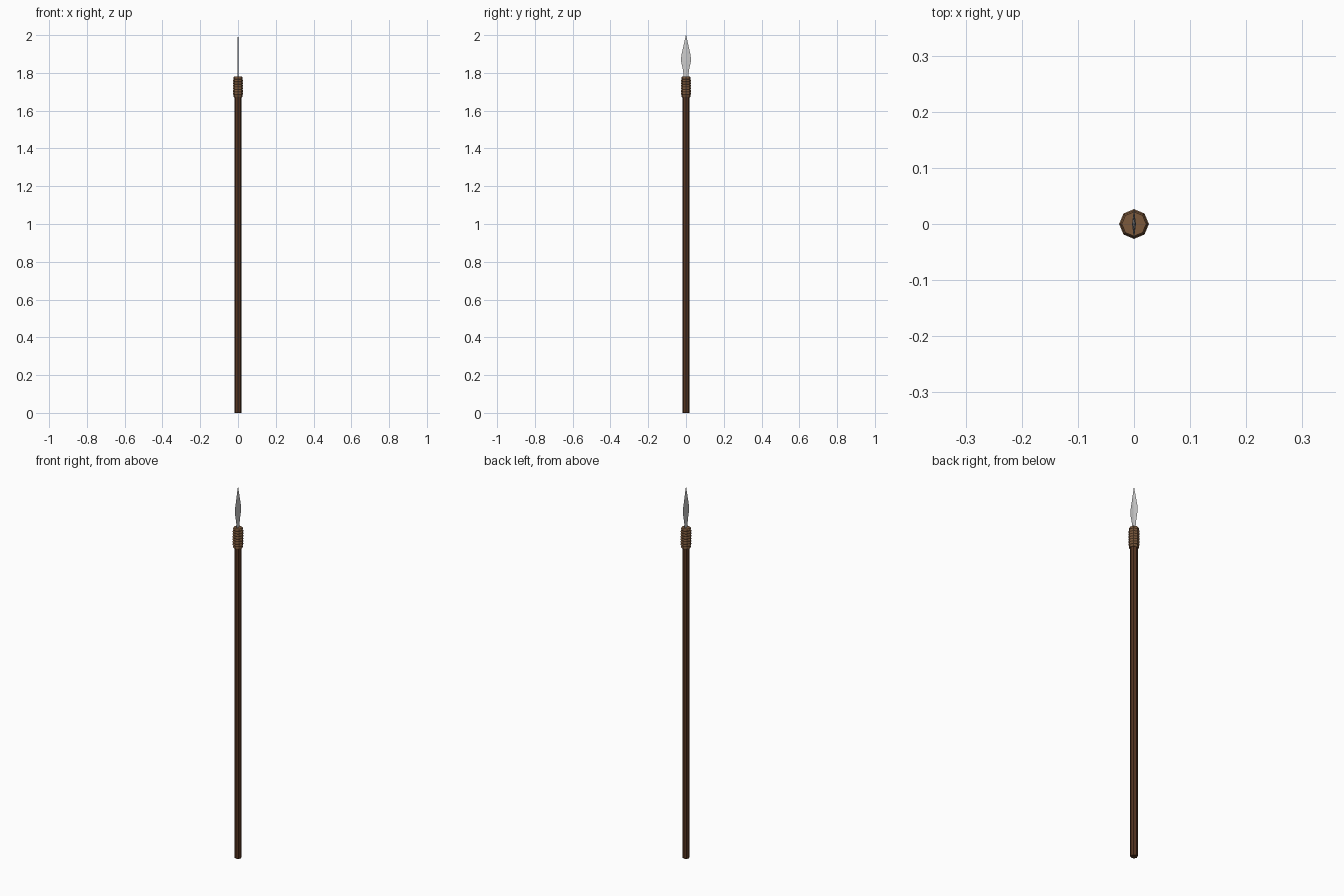
import bpy, bmesh, math

if "Cube" in bpy.data.objects:
    bpy.data.objects.remove(bpy.data.objects["Cube"])


def material(name, rgb):
    m = bpy.data.materials.new(name)
    m.diffuse_color = (*rgb, 1)
    m.use_nodes = True
    m.node_tree.nodes["Principled BSDF"].inputs["Base Color"].default_value = m.diffuse_color
    return m


def loft(name, sections, mat=None):
    """Skin a stack of closed point rings and cap both ends."""
    bm = bmesh.new()
    rings = [[bm.verts.new(p) for p in s] for s in sections]
    n = len(rings[0])
    for a, b in zip(rings, rings[1:]):
        for i in range(n):
            j = (i + 1) % n
            bm.faces.new((a[i], a[j], b[j], b[i]))
    bm.faces.new(rings[0][::-1])
    bm.faces.new(rings[-1])
    bmesh.ops.remove_doubles(bm, verts=bm.verts, dist=1e-5)
    bmesh.ops.recalc_face_normals(bm, faces=bm.faces)
    me = bpy.data.meshes.new(name)
    bm.to_mesh(me)
    bm.free()
    ob = bpy.data.objects.new(name, me)
    bpy.context.collection.objects.link(ob)
    if mat:
        me.materials.append(mat)
    return ob


def ring(r, z, n=8):
    return [(r * math.cos(math.tau * i / n), r * math.sin(math.tau * i / n), z)
            for i in range(n)]


wood = material("dark_wood", (0.09, 0.035, 0.015))
cord = material("cord", (0.20, 0.10, 0.045))

# Shaft, with slightly bevelled ends
loft("shaft", [ring(0.017, 0), ring(0.0185, 0.004), ring(0.0185, 1.771),
               ring(0.017, 1.775)], wood)

# Cord binding: stacked coils around the top of the shaft
coils, z0, z1 = 8, 1.67, 1.78
pitch = (z1 - z0) / coils
for k in range(coils):
    z = z0 + k * pitch
    r = 0.0265 if 0 < k < coils - 1 else 0.0245
    loft(f"binding_coil_{k + 1}", [ring(r - 0.003, z), ring(r, z + 0.3 * pitch),
                                   ring(r, z + 0.7 * pitch), ring(r - 0.003, z + pitch)], cord)

# Blade: flat diamond section (height, half width, half thickness)
blade = [(1.74, 0.015, 0.003), (1.785, 0.012, 0.003), (1.82, 0.017, 0.0035),
         (1.865, 0.027, 0.0035), (1.895, 0.024, 0.0035), (1.94, 0.014, 0.003), (1.999, 0.001, 0.001), (2.0, 0.0003, 0.0003)]
loft("blade", [[(t, 0, z), (0, w, z), (-t, 0, z), (0, -w, z)] for z, w, t in blade])
